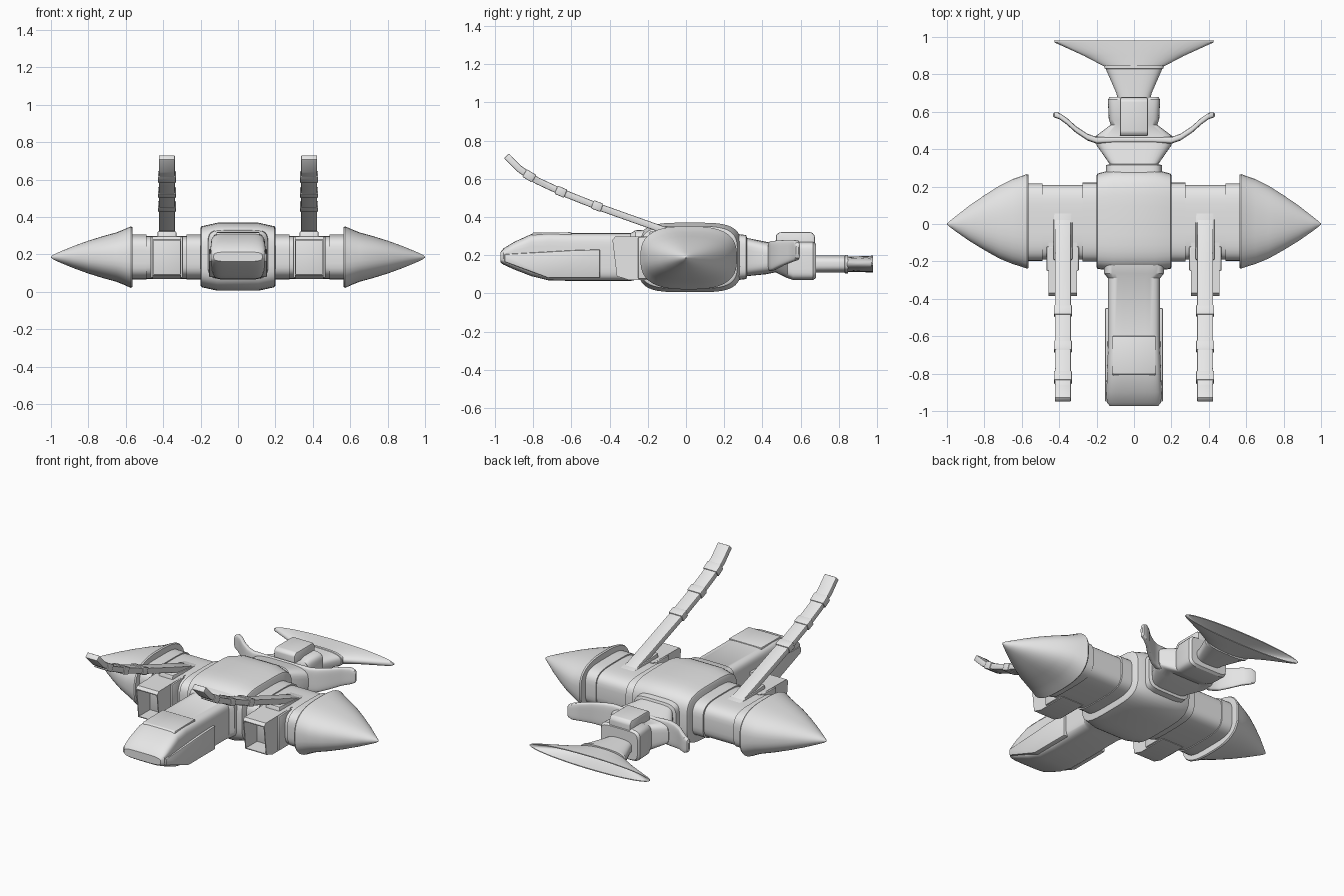
import bpy, bmesh, math
from mathutils import Vector

grey = bpy.data.materials.new("light hull grey")
grey.diffuse_color = (0.8, 0.8, 0.8, 1)


def finish(name, bm, angle=32):
    bmesh.ops.recalc_face_normals(bm, faces=bm.faces)
    me = bpy.data.meshes.new(name)
    bm.to_mesh(me)
    bm.free()
    me.materials.append(grey)
    me.shade_smooth()
    me.set_sharp_from_angle(angle=math.radians(angle))
    ob = bpy.data.objects.new(name, me)
    bpy.context.collection.objects.link(ob)
    return ob


def loft(name, axis, rows, seg=40):
    """rows: (position, centre a, centre z, half a, half z, squareness)"""
    bm = bmesh.new()
    rings = []
    for p, ca, cz, ha, hz, n in rows:
        ring = []
        for i in range(seg):
            t = 2 * math.pi * (i + 0.5) / seg
            c, s = math.cos(t), math.sin(t)
            a = ca + ha * math.copysign(abs(c) ** (2 / n), c)
            z = cz + hz * math.copysign(abs(s) ** (2 / n), s)
            ring.append(bm.verts.new((p, a, z) if axis == 'x' else (a, p, z)))
        rings.append(ring)
    for r, q in zip(rings, rings[1:]):
        for i in range(seg):
            j = (i + 1) % seg
            bm.faces.new((r[i], r[j], q[j], q[i]))
    bm.faces.new(rings[0])
    bm.faces.new(rings[-1])
    return finish(name, bm)


def prism(name, x0, x1, pts, bevel=0.008, hollow=None):
    """Side profile (y, z) extended from x0 to x1, optionally hollowed from the front."""
    bm = bmesh.new()
    a = [bm.verts.new((x0, y, z)) for y, z in pts]
    b = [bm.verts.new((x1, y, z)) for y, z in pts]
    bm.faces.new(a)
    bm.faces.new(b)
    for i in range(len(pts)):
        j = (i + 1) % len(pts)
        bm.faces.new((a[i], a[j], b[j], b[i]))
    bmesh.ops.recalc_face_normals(bm, faces=bm.faces)
    if bevel:
        bmesh.ops.bevel(bm, geom=list(bm.edges), offset=bevel, segments=2,
                        affect='EDGES', profile=0.5)
    if hollow:
        bm.normal_update()
        f = max((f for f in bm.faces if f.normal.y < -0.7), key=lambda f: f.calc_area())
        bmesh.ops.inset_region(bm, faces=[f], thickness=0.008)
        new = bmesh.ops.extrude_face_region(bm, geom=[f])['geom']
        verts = [v for v in new if isinstance(v, bmesh.types.BMVert)]
        bmesh.ops.translate(bm, verts=verts, vec=(0, hollow, 0))
        if f.is_valid:
            bmesh.ops.delete(bm, geom=[f], context='FACES')
    return finish(name, bm)


def ribbon(path, t):
    """Closed outline of thickness t following a (y, z) path."""
    up, low = [], []
    for i, p in enumerate(path):
        d = Vector(path[min(i + 1, len(path) - 1)]) - Vector(path[max(i - 1, 0)])
        n = Vector((-d.y, d.x)).normalized() * t / 2
        up.append(tuple(Vector(p) + n))
        low.append(tuple(Vector(p) - n))
    return up + low[::-1]


# Cross tube and swollen centre hub
loft("cross_tube", 'x', [(-0.58, 0.01, 0.185, 0.20, 0.115, 4),
                         (0.58, 0.01, 0.185, 0.20, 0.115, 4)])
loft("centre_hub", 'x', [(-0.20, 0.015, 0.188, 0.245, 0.155, 4),
                         (-0.195, 0.015, 0.188, 0.255, 0.163, 4),
                         (-0.11, 0.02, 0.188, 0.272, 0.182, 4),
                         (0.11, 0.02, 0.188, 0.272, 0.182, 4),
                         (0.195, 0.015, 0.188, 0.255, 0.163, 4),
                         (0.20, 0.015, 0.188, 0.245, 0.155, 4)])

# Front cabin with sloped nose, roof plate and cheek panels
loft("front_cabin", 'y', [(-0.18, 0, 0.20, 0.165, 0.135, 6),
                          (-0.265, 0, 0.20, 0.16, 0.13, 6),
                          (-0.29, 0, 0.19, 0.14, 0.125, 6),
                          (-0.60, 0, 0.19, 0.14, 0.125, 6),
                          (-0.72, 0, 0.193, 0.142, 0.125, 6),
                          (-0.81, 0, 0.20, 0.145, 0.11, 6),
                          (-0.90, 0, 0.197, 0.148, 0.072, 5),
                          (-0.955, 0, 0.193, 0.145, 0.043, 4),
                          (-0.972, 0, 0.188, 0.13, 0.026, 4)])
prism("roof_plate", -0.115, 0.115,
      [(-0.60, 0.29), (-0.60, 0.320), (-0.80, 0.318), (-0.82, 0.29)], 0.004)

for s, side in ((-1, "left"), (1, "right")):
    # Pointed end pod
    loft(side + "_end_pod", 'x',
         [(s * x, cy, 0.186, hy, hz, n) for x, cy, hy, hz, n in (
             (0.565, 0.014, 0.250, 0.160, 2.8), (0.573, 0.014, 0.253, 0.165, 2.8),
             (0.61, 0.014, 0.240, 0.148, 2.7), (0.65, 0.013, 0.227, 0.132, 2.6),
             (0.72, 0.010, 0.195, 0.113, 2.5), (0.80, 0.007, 0.147, 0.088, 2.4),
             (0.88, 0.004, 0.095, 0.059, 2.2), (0.95, 0.001, 0.043, 0.030, 2),
             (0.985, 0, 0.016, 0.014, 2), (1.0, 0, 0.003, 0.003, 2))])
    # Raised collars on the tube
    for k, (x, h) in enumerate(((0.235, 0.212), (0.53, 0.207))):
        loft(f"{side}_tube_collar_{k}", 'x',
             [(s * (x - 0.04), 0.01, 0.186, h, 0.121, 4),
              (s * (x + 0.04), 0.01, 0.186, h, 0.121, 4)])
    # Cheek panel on the cabin
    prism(side + "_cheek_panel", s * 0.12, s * 0.155,
          [(-0.45, 0.08), (-0.45, 0.23), (-0.60, 0.225), (-0.95, 0.205),
           (-0.95, 0.165), (-0.72, 0.08)], 0.006)
    # Open air intake
    prism(side + "_intake", s * 0.305, s * 0.457,
          [(-0.10, 0.07), (-0.30, 0.07), (-0.362, 0.09), (-0.385, 0.28),
           (-0.37, 0.297), (-0.10, 0.30)], 0, hollow=0.15)
    # Lower intake lip flare
    prism(side + "_intake_flange", s * 0.295, s * 0.468,
          [(-0.12, 0.075), (-0.25, 0.075), (-0.25, 0.295), (-0.12, 0.30)], 0.006)
    # Upswept arm with joint bands
    path = [(0.08, 0.265), (-0.16, 0.347), (-0.45, 0.45), (-0.64, 0.525),
            (-0.78, 0.59), (-0.87, 0.65), (-0.94, 0.72)]
    prism(side + "_arm", s * 0.337, s * 0.423, ribbon(path, 0.036), 0.006)
    for k, (y, z) in enumerate(((-0.465, 0.457), (-0.655, 0.532), (-0.82, 0.615))):
        sl = (0.375, 0.42, 0.6)[k]
        prism(f"{side}_arm_band_{k}", s * 0.332, s * 0.428,
              ribbon([(y + 0.025, z - 0.025 * sl), (y - 0.025, z + 0.025 * sl)], 0.046), 0.005)
    # Arm root fairing on the tube
    prism(side + "_arm_root", s * 0.33, s * 0.43,
          [(0.10, 0.25), (0.10, 0.295), (-0.05, 0.312), (-0.19, 0.325), (-0.20, 0.25)], 0.006)

# Rear neck, tail block and its top box
loft("rear_neck", 'y', [(0.24, 0, 0.19, 0.15, 0.125, 5), (0.315, 0, 0.19, 0.15, 0.115, 5),
                        (0.32, 0, 0.19, 0.13, 0.10, 5), (0.42, 0, 0.185, 0.20, 0.085, 4),
                        (0.47, 0, 0.185, 0.205, 0.075, 4), (0.53, 0, 0.17, 0.125, 0.09, 5),
                        (0.56, 0, 0.17, 0.135, 0.10, 6), (0.665, 0, 0.17, 0.14, 0.10, 6),
                        (0.68, 0, 0.17, 0.13, 0.09, 6)])
prism("tail_top_box", -0.075, 0.075,
      [(0.47, 0.20), (0.47, 0.305), (0.49, 0.32), (0.66, 0.32), (0.675, 0.30), (0.675, 0.20)])

# Swept rear wing plate
half = [(0.10, 0.450, 0.200, 0.016, 0.070), (0.20, 0.447, 0.195, 0.018, 0.078),
        (0.25, 0.465, 0.200, 0.018, 0.075), (0.31, 0.505, 0.212, 0.018, 0.066),
        (0.36, 0.550, 0.222, 0.018, 0.058), (0.40, 0.578, 0.225, 0.017, 0.052),
        (0.425, 0.583, 0.225, 0.014, 0.040), (0.432, 0.583, 0.225, 0.007, 0.025)]
loft("rear_wing", 'x', [(-r[0], *r[1:], 4) for r in reversed(half)]
     + [(r[0], *r[1:], 4) for r in half])

# Flattened tail nozzle and hollow fan-shaped flare
loft("tail_nozzle", 'y', [(0.66, 0, 0.153, 0.085, 0.045, 3), (0.70, 0, 0.153, 0.095, 0.045, 3),
                          (0.83, 0, 0.153, 0.152, 0.045, 3), (0.832, 0, 0.153, 0.158, 0.048, 3),
                          (0.848, 0, 0.153, 0.158, 0.048, 3)])
loft("tail_flare", 'y', [(0.84, 0, 0.153, 0.155, 0.040, 2), (0.90, 0, 0.153, 0.27, 0.041, 2),
                         (0.97, 0, 0.153, 0.425, 0.044, 2), (0.98, 0, 0.153, 0.428, 0.044, 2),
                         (0.98, 0, 0.153, 0.415, 0.038, 2), (0.91, 0, 0.153, 0.25, 0.030, 2),
                         (0.87, 0, 0.153, 0.14, 0.018, 2)])
